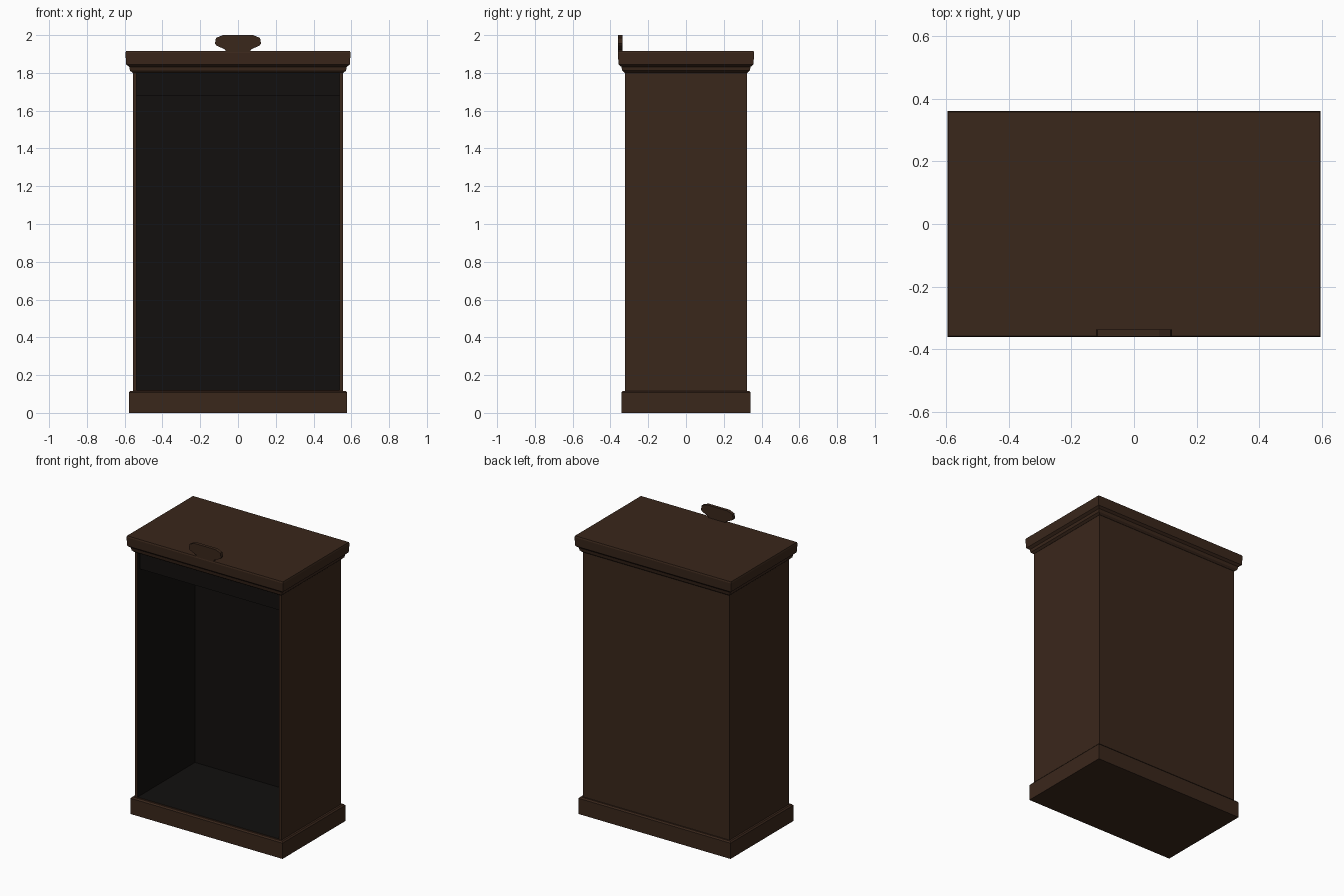
import bpy, bmesh

if "Cube" in bpy.data.objects:
    bpy.data.objects.remove(bpy.data.objects["Cube"])


def material(name, rgb):
    m = bpy.data.materials.new(name)
    m.diffuse_color = (*rgb, 1)
    m.use_nodes = True
    m.node_tree.nodes["Principled BSDF"].inputs["Base Color"].default_value = m.diffuse_color
    return m


wood = material("dark_wood", (0.042, 0.020, 0.011))
shade = material("inner_black", (0.006, 0.005, 0.0045))


def finish(name, bm, mats=(wood,), bevel=0.0):
    bmesh.ops.recalc_face_normals(bm, faces=bm.faces[:])
    me = bpy.data.meshes.new(name)
    bm.to_mesh(me)
    bm.free()
    ob = bpy.data.objects.new(name, me)
    bpy.context.collection.objects.link(ob)
    for m in mats:
        me.materials.append(m)
    if bevel:
        b = ob.modifiers.new("soft_edges", 'BEVEL')
        b.width, b.segments, b.limit_method = bevel, 1, 'ANGLE'
    return ob


def box(name, x, y, z, mats=(wood,)):
    bm = bmesh.new()
    bmesh.ops.create_cube(bm, size=1)
    for v in bm.verts:
        v.co = [(r[0] + r[1]) / 2 + c * (r[1] - r[0]) for c, r in zip(v.co, (x, y, z))]
    return finish(name, bm, mats)


def moulding(name, sections, bevel=0.0):
    """Stack of rectangles (z, half width, half depth) joined into a solid."""
    bm = bmesh.new()
    rings = [[bm.verts.new((sx * hx, sy * hy, z))
              for sx, sy in ((-1, -1), (1, -1), (1, 1), (-1, 1))]
             for z, hx, hy in sections]
    for a, b in zip(rings, rings[1:]):
        for i in range(4):
            j = (i + 1) % 4
            bm.faces.new((a[i], a[j], b[j], b[i]))
    bm.faces.new(rings[0])
    bm.faces.new(rings[-1])
    return finish(name, bm, bevel=bevel)


# Open-fronted carcass: a box whose front is inset and pushed back
X, Y, Z0, Z1 = 0.557, 0.324, 0.02, 1.86
IX, IY, IZ0, IZ1 = 0.537, 0.300, 0.12, 1.80
bm = bmesh.new()


def rect(hx, y, z0, z1):
    return [bm.verts.new(p) for p in ((-hx, y, z0), (hx, y, z0), (hx, y, z1), (-hx, y, z1))]


loops = [rect(X, Y, Z0, Z1), rect(X, -Y, Z0, Z1), rect(IX, -Y, IZ0, IZ1), rect(IX, IY, IZ0, IZ1)]
bm.faces.new(loops[0])
bm.faces.new(loops[3]).material_index = 1
for n, (a, b) in enumerate(zip(loops, loops[1:])):
    for i in range(4):
        j = (i + 1) % 4
        bm.faces.new((a[i], a[j], b[j], b[i])).material_index = int(n == 2)
finish("carcass", bm, (wood, shade))

# Recessed rail under the top of the opening
box("header_rail", (-IX, IX), (-0.30, -0.28), (1.68, 1.80), (shade,))

# Plinth and stepped cornice
moulding("plinth", [(0, 0.578, 0.342), (0.108, 0.578, 0.342), (0.117, 0.57, 0.334)])
moulding("cornice", [(1.80, 0.558, 0.326), (1.812, 0.572, 0.338), (1.832, 0.576, 0.342),
                     (1.845, 0.592, 0.357), (1.905, 0.596, 0.361), (1.915, 0.593, 0.358)])

# Small crest plate standing on the front edge of the top
half = [(0.06, 1.905), (0.07, 1.925), (0.115, 1.945), (0.122, 1.955), (0.117, 1.985), (0.08, 2.0)]
outline = half + [(-x, z) for x, z in reversed(half)]
bm = bmesh.new()
face = bm.faces.new([bm.verts.new((x, -0.359, z)) for x, z in outline])
ext = bmesh.ops.extrude_face_region(bm, geom=[face])
for v in ext["geom"]:
    if isinstance(v, bmesh.types.BMVert):
        v.co.y += 0.022
finish("crest", bm)
